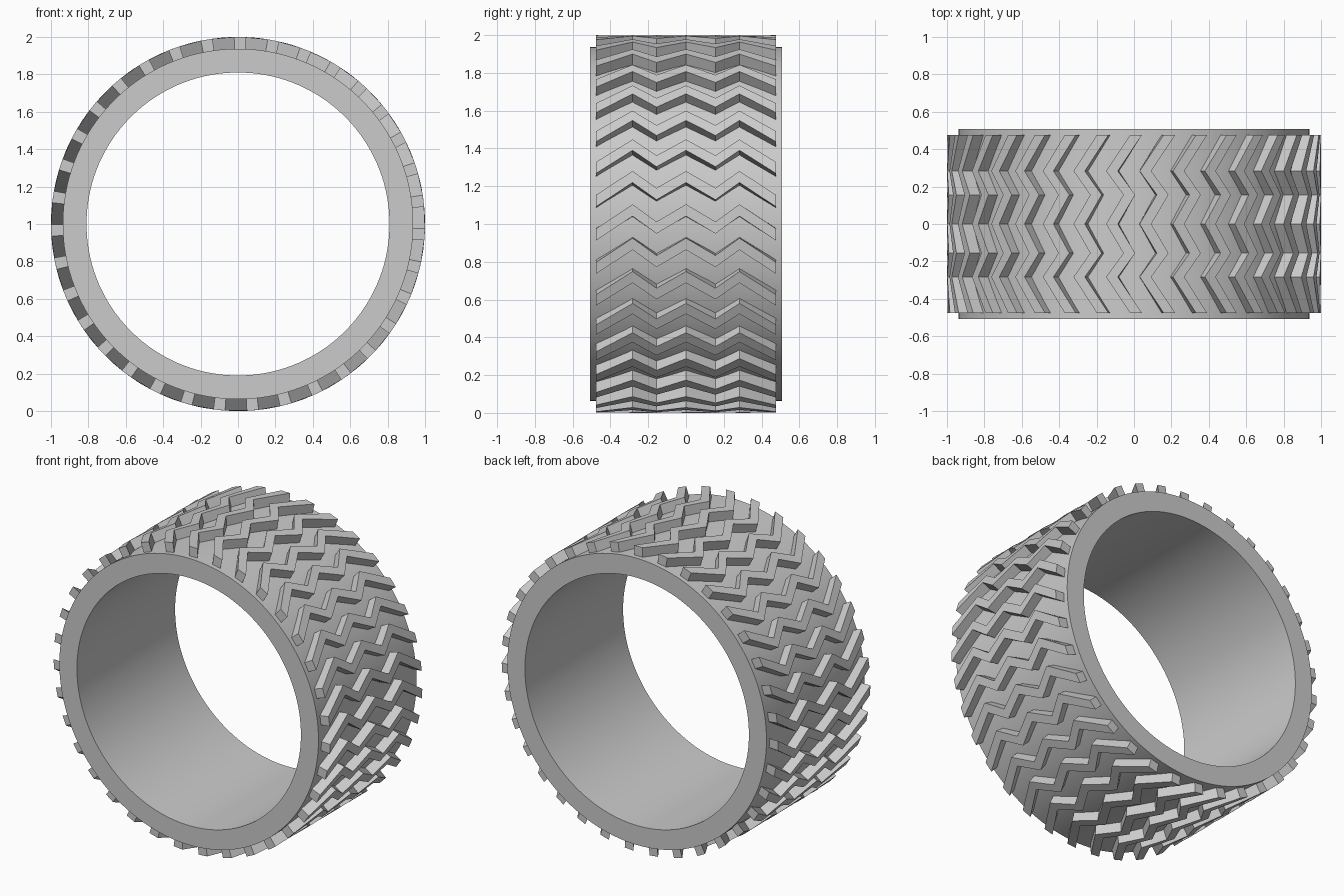
import bpy, bmesh
from math import sin, cos, pi, radians

if "Cube" in bpy.data.objects:
    bpy.data.objects.remove(bpy.data.objects["Cube"])

rubber = bpy.data.materials.new("grey_rubber")
rubber.use_nodes = True
GREY = (0.6, 0.6, 0.6, 1)
rubber.diffuse_color = GREY
rubber.node_tree.nodes["Principled BSDF"].inputs["Base Color"].default_value = GREY

BAND_R, HOLE_R, BAND_Y = 0.937, 0.81, 0.507
TREADS, TREAD_R, SINK_R = 35, 1.0, 0.925
PITCH = 2 * pi / TREADS
WIDTH, START = radians(3.6), radians(12.68)


def polar(bm, r, y, a):
    return bm.verts.new((r * cos(a), y, 1 + r * sin(a)))


def finish(name, bm):
    bmesh.ops.recalc_face_normals(bm, faces=bm.faces)
    mesh = bpy.data.meshes.new(name)
    bm.to_mesh(mesh)
    bm.free()
    obj = bpy.data.objects.new(name, mesh)
    mesh.materials.append(rubber)
    bpy.context.collection.objects.link(obj)
    bpy.context.view_layer.objects.active = obj
    obj.select_set(True)
    bpy.ops.object.shade_smooth_by_angle(angle=radians(20))
    obj.select_set(False)
    return obj


def bridge(bm, rings, closed):
    """Join consecutive four-cornered sections with side faces."""
    pairs = list(zip(rings, rings[1:]))
    if closed:
        pairs.append((rings[-1], rings[0]))
    for a, b in pairs:
        for i in range(4):
            j = (i + 1) % 4
            bm.faces.new((a[i], a[j], b[j], b[i]))


# Tyre band: rectangular section swept around the axle
bm = bmesh.new()
section = [(HOLE_R, -BAND_Y), (BAND_R, -BAND_Y), (BAND_R, BAND_Y), (HOLE_R, BAND_Y)]
SEG = 140
bridge(bm, [[polar(bm, r, y, 2 * pi * k / SEG) for r, y in section]
            for k in range(SEG)], True)
finish("tyre_band", bm)

# Zigzag treads: width position and angular offset, mirrored front to back
half = [(0.476, -7.4), (0.283, 0), (0.156, -5.3)]
zigzag = [(-y, a) for y, a in half] + [(0, 0)] + half[::-1]
bm = bmesh.new()
for k in range(TREADS):
    base = START + k * PITCH
    rings = []
    for y, offset in zigzag:
        a = base + radians(offset)
        rings.append([polar(bm, SINK_R, y, a), polar(bm, TREAD_R, y, a),
                      polar(bm, TREAD_R, y, a + WIDTH), polar(bm, SINK_R, y, a + WIDTH)])
    bridge(bm, rings, False)
    bm.faces.new(rings[0])
    bm.faces.new(rings[-1])
treads = finish("zigzag_treads", bm)
for poly in treads.data.polygons:
    poly.use_smooth = False
